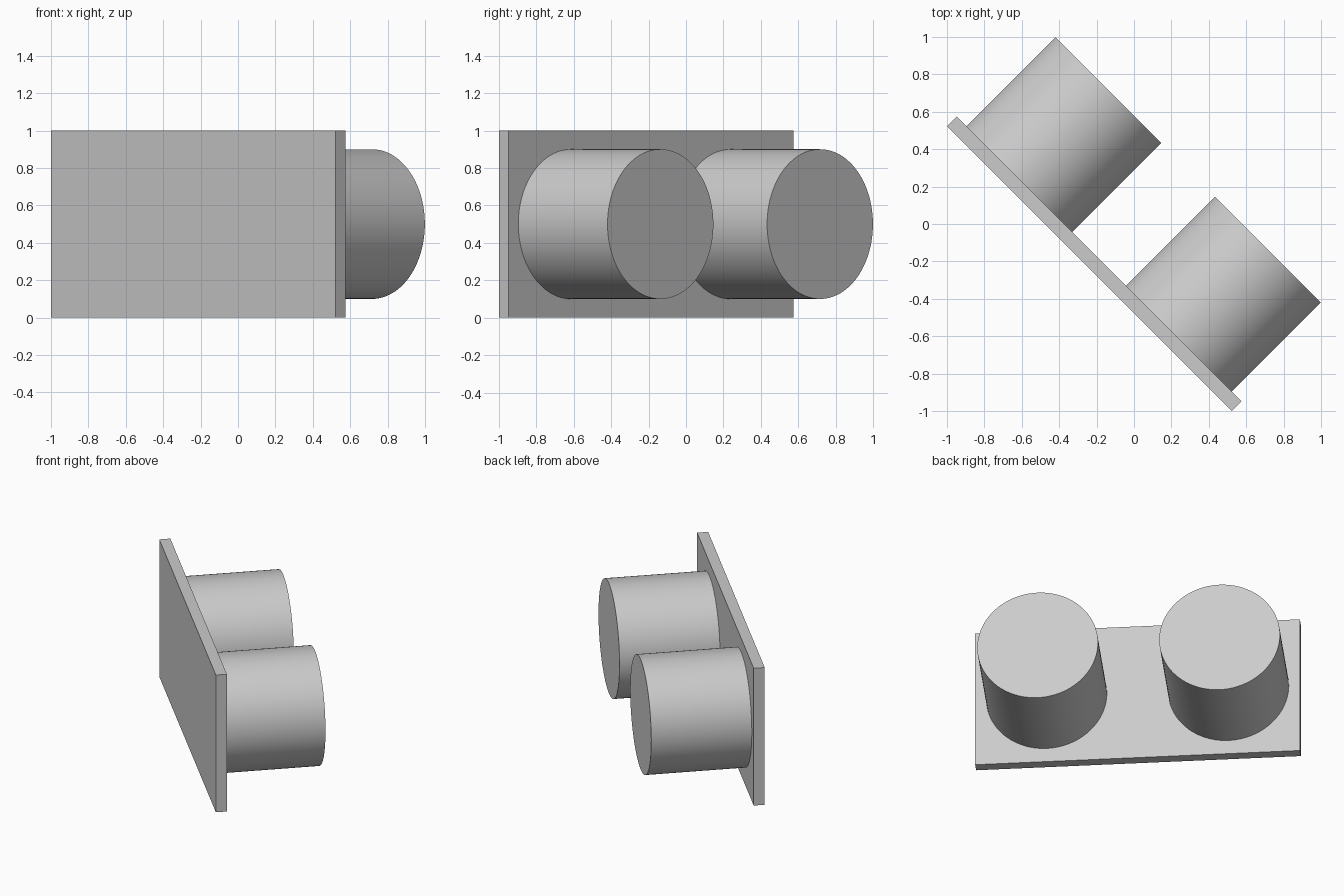
import bpy
from math import radians
from mathutils import Matrix, Vector

cube = bpy.data.objects.get("Cube")
if cube:
    bpy.data.objects.remove(cube, do_unlink=True)

# Single light grey finish
grey = bpy.data.materials.new("light_grey")
colour = (0.6, 0.6, 0.6, 1.0)
grey.diffuse_color = colour
grey.use_nodes = True
grey.node_tree.nodes["Principled BSDF"].inputs["Base Color"].default_value = colour

LENGTH, THICKNESS, HEIGHT = 2.152, 0.074, 1.0
RADIUS, DEPTH, SPACING = 0.4, 0.674, 1.206

# Plate frame: local x runs along the plate, local y points out of its back
frame = Matrix.Translation((-0.213, -0.213, HEIGHT / 2)) @ Matrix.Rotation(radians(-45), 4, 'Z')


def finish(name, local):
    obj = bpy.context.object
    obj.name = name
    obj.data.materials.append(grey)
    obj.matrix_world = frame @ local
    return obj


# Upright backing plate
bpy.ops.mesh.primitive_cube_add(size=1)
plate = finish("backing_plate", Matrix.Identity(4))
plate.data.transform(Matrix.Diagonal((LENGTH, THICKNESS, HEIGHT, 1)))

# Two round drums standing out from the plate
for side, name in ((-1, "right_drum"), (1, "left_drum")):
    bpy.ops.mesh.primitive_cylinder_add(vertices=96, radius=RADIUS, depth=DEPTH)
    bpy.ops.object.shade_smooth_by_angle(angle=radians(30))
    centre = Vector((side * SPACING / 2, (THICKNESS + DEPTH) / 2, 0))
    finish(name, Matrix.Translation(centre) @ Matrix.Rotation(radians(90), 4, 'X'))
